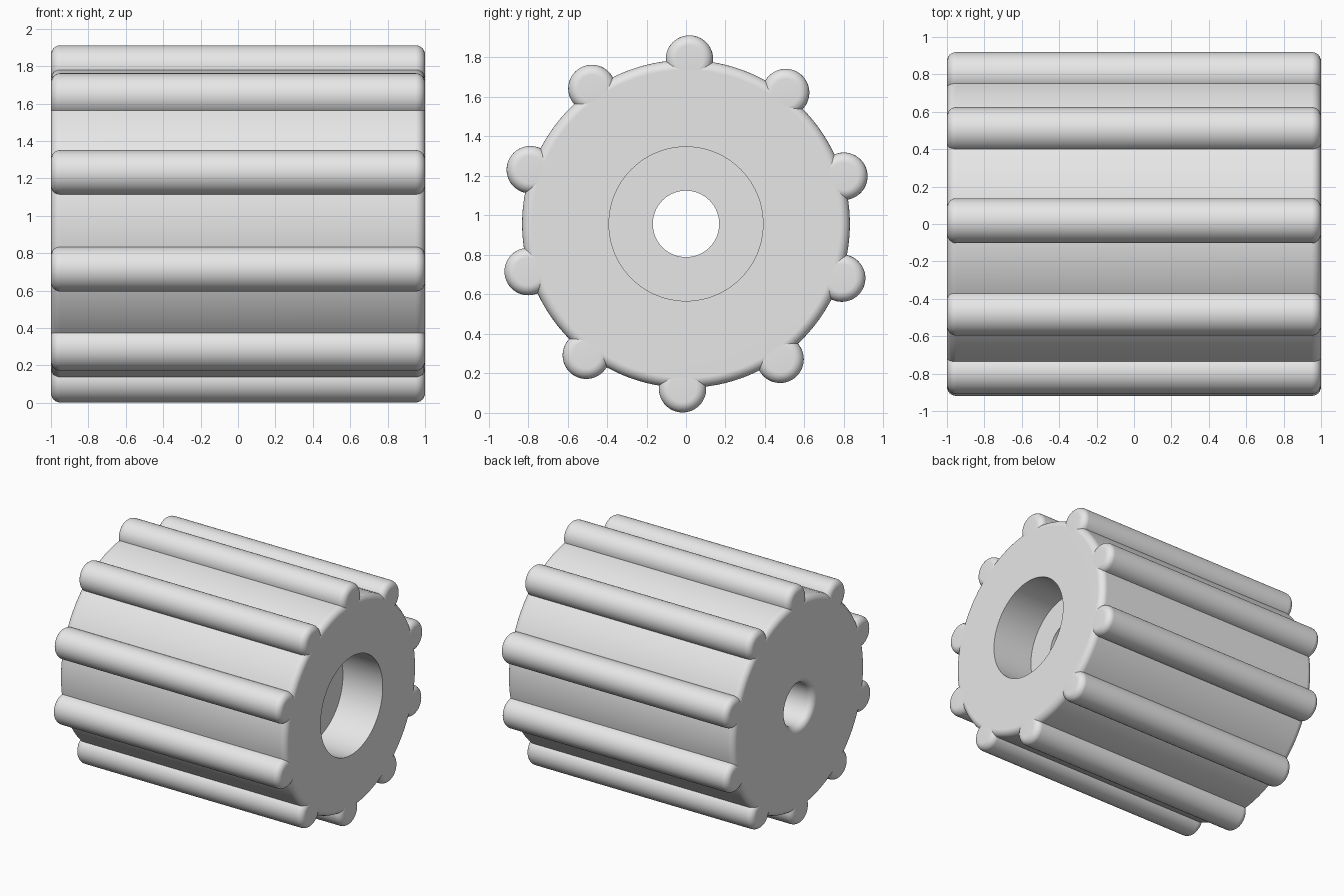
import bpy
import bmesh
from math import sin, cos, pi, radians
from mathutils import Vector

cube = bpy.data.objects.get("Cube")
if cube:
    bpy.data.objects.remove(cube, do_unlink=True)

AXIS_Z = 0.957     # height of the axle
BODY_R = 0.83
RIB_R = 0.12
RIB_RING = 0.835   # distance of rib centres from the axle
RIB_COUNT = 10
HALF = 1.0
FILLET = 0.05
BORE_R = 0.168
RECESS_R = 0.39
RECESS_FLOOR = 0.65

grey = bpy.data.materials.new("plain_grey")
grey.use_nodes = True
grey.diffuse_color = (0.8, 0.8, 0.8, 1)
grey.node_tree.nodes["Principled BSDF"].inputs["Base Color"].default_value = (0.8, 0.8, 0.8, 1)


def fillet(x, r, start, steps=6):
    """Quarter circle in the (x, radius) plane, starting at an angle in degrees."""
    angles = [radians(start) + pi / 2 * i / steps for i in range(steps + 1)]
    return [(x + FILLET * cos(a), r + FILLET * sin(a)) for a in angles]


def lathe(name, profile, steps, closed):
    """Turn an (x, radius) profile around the x axis."""
    bm = bmesh.new()
    verts = [bm.verts.new((x, 0, r)) for x, r in profile]
    edges = [bm.edges.new(pair) for pair in zip(verts, verts[1:])]
    if closed:
        edges.append(bm.edges.new((verts[-1], verts[0])))
    bmesh.ops.spin(bm, geom=verts + edges, cent=Vector(), axis=(1, 0, 0),
                   angle=2 * pi, steps=steps)
    bmesh.ops.remove_doubles(bm, verts=bm.verts, dist=0.0001)
    bmesh.ops.recalc_face_normals(bm, faces=bm.faces)
    mesh = bpy.data.meshes.new(name)
    bm.to_mesh(mesh)
    bm.free()
    mesh.materials.append(grey)
    obj = bpy.data.objects.new(name, mesh)
    bpy.context.collection.objects.link(obj)
    bpy.ops.object.select_all(action="DESELECT")
    obj.select_set(True)
    bpy.context.view_layer.objects.active = obj
    bpy.ops.object.shade_smooth_by_angle(angle=radians(30))
    return obj


# Body: drum with rounded rims, a through bore and a wide recess at the +x end
inner = HALF - FILLET
body_profile = [(RECESS_FLOOR, BORE_R), (RECESS_FLOOR, RECESS_R), (HALF, RECESS_R)]
body_profile += fillet(inner, BODY_R - FILLET, 0)
body_profile += fillet(-inner, BODY_R - FILLET, 90)
body_profile += fillet(-inner, BORE_R + FILLET, 180)
body = lathe("body", body_profile, 128, True)
body.location.z = AXIS_Z

# Ribs: round-ended rods set into the rim
rib_profile = [(HALF, 0)]
rib_profile += fillet(inner, RIB_R - FILLET, 0)
rib_profile += fillet(-inner, RIB_R - FILLET, 90)
rib_profile += [(-HALF, 0)]
first_rib = lathe("rib", rib_profile, 48, False)

for i in range(RIB_COUNT):
    rib = first_rib
    if i:
        rib = bpy.data.objects.new(f"rib_{i + 1}", first_rib.data)
        bpy.context.collection.objects.link(rib)
    a = radians(1.2) + 2 * pi * i / RIB_COUNT
    rib.location = (0, RIB_RING * sin(a), AXIS_Z + RIB_RING * cos(a))

# Keep the flat ends evenly shaded beside the rounded rims
for obj in [body] + [o for o in bpy.context.collection.objects if o.name.startswith("rib")]:
    normals = obj.modifiers.new("even_shading", "WEIGHTED_NORMAL")
    normals.keep_sharp = True
